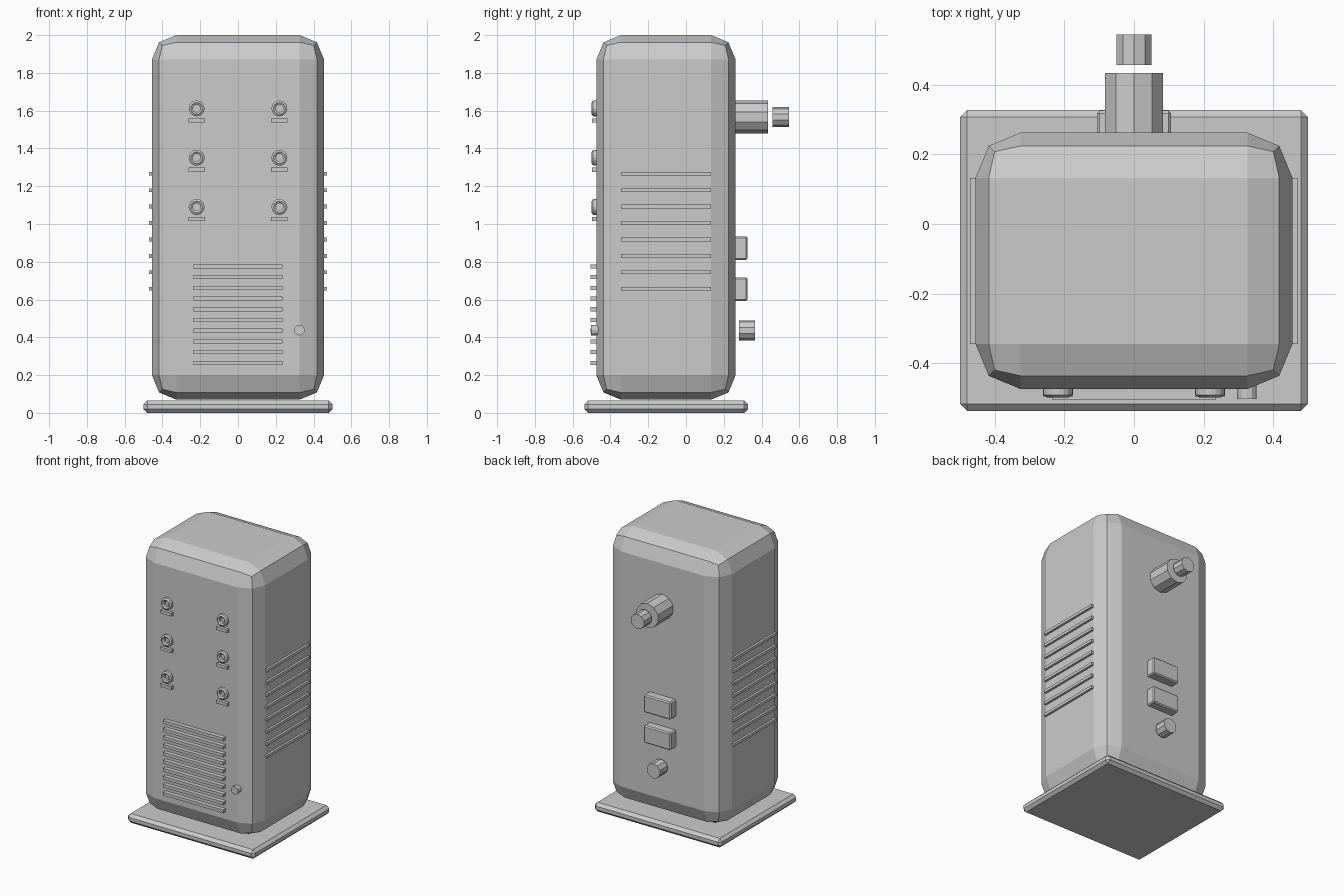
import bpy, bmesh
from math import sin, cos, pi
from mathutils import Matrix

cube = bpy.data.objects.get("Cube")
if cube:
    bpy.data.objects.remove(cube, do_unlink=True)

grey = bpy.data.materials.new("light grey")
grey.use_nodes = True
grey.diffuse_color = (0.6, 0.6, 0.6, 1)
grey.node_tree.nodes["Principled BSDF"].inputs["Base Color"].default_value = (0.6, 0.6, 0.6, 1)


def finish(name, bm):
    bmesh.ops.recalc_face_normals(bm, faces=bm.faces)
    mesh = bpy.data.meshes.new(name)
    bm.to_mesh(mesh)
    bm.free()
    mesh.materials.append(grey)
    obj = bpy.data.objects.new(name, mesh)
    bpy.context.collection.objects.link(obj)
    return obj


def box(name, lo, hi, bevel=0, segments=1):
    bm = bmesh.new()
    bmesh.ops.create_cube(bm, size=1)
    for v in bm.verts:
        v.co = [lo[i] if v.co[i] < 0 else hi[i] for i in range(3)]
    if bevel:
        bmesh.ops.bevel(bm, geom=bm.edges[:], offset=bevel, segments=segments,
                        profile=0.5, affect='EDGES')
    return finish(name, bm)


def cylinder(name, x, z, radius, y0, y1, sides):
    # Lies along y with one corner pointing up
    bm = bmesh.new()
    bmesh.ops.create_cone(bm, cap_ends=True, segments=sides, radius1=radius,
                          radius2=radius, depth=y1 - y0)
    turn = Matrix.Rotation(pi / 2, 4, 'X')
    bmesh.ops.transform(bm, verts=bm.verts,
                        matrix=Matrix.Translation((x, (y0 + y1) / 2, z)) @ turn)
    return finish(name, bm)


def ring(name, x, z, profile, sides=16):
    # Closed (radius, y) profile turned around the y axis
    bm = bmesh.new()
    loops = []
    for k in range(sides):
        a = 2 * pi * k / sides
        loops.append([bm.verts.new((x + r * cos(a), y, z + r * sin(a))) for r, y in profile])
    n = len(profile)
    for k in range(sides):
        a, b = loops[k], loops[(k + 1) % sides]
        for j in range(n):
            i = (j + 1) % n
            bm.faces.new((a[j], a[i], b[i], b[j]))
    return finish(name, bm)


# Housing and base plate
box("base_plate", (-0.5, -0.538, 0), (0.5, 0.328, 0.065), 0.02)
box("housing", (-0.456, -0.475, 0.07), (0.456, 0.263, 2), 0.13, 2)

# Side vent slats
for side, s in (("left", 1), ("right", -1)):
    for i in range(8):
        z = 0.657 + i * 0.087
        x0, x1 = sorted((s * 0.44, s * 0.472))
        box(f"{side}_vent_slat_{i + 1}", (x0, -0.345, z - 0.01), (x1, 0.133, z + 0.01))

# Front grille
for i in range(10):
    z = 0.265 + i * 0.0567
    box(f"front_grille_bar_{i + 1}", (-0.236, -0.505, z - 0.011), (0.236, -0.46, z + 0.011))

# Front sockets, each with a label bar beneath
profile = [(0.042, -0.47), (0.042, -0.492), (0.031, -0.499), (0.02, -0.492), (0.02, -0.47)]
for side, x in (("left", 0.219), ("right", -0.219)):
    for i in range(3):
        z = 1.09 + i * 0.261
        ring(f"{side}_socket_ring_{i + 1}", x, z, profile)
        box(f"{side}_socket_label_{i + 1}", (x - 0.043, -0.497, z - 0.075),
            (x + 0.043, -0.46, z - 0.053))

cylinder("front_button", 0.325, 0.438, 0.028, -0.503, -0.46, 12)

# Rear pipe, power sockets and knob
cylinder("rear_pipe", 0, 1.567, 0.087, 0.25, 0.435, 10)
cylinder("rear_pipe_tip", 0, 1.566, 0.053, 0.458, 0.545, 10)
for name, z in (("upper", 0.872), ("lower", 0.655)):
    box(f"{name}_power_socket", (-0.107, 0.24, z - 0.062), (0.107, 0.326, z + 0.062), 0.008)
cylinder("rear_knob", 0, 0.437, 0.053, 0.28, 0.366, 10)
